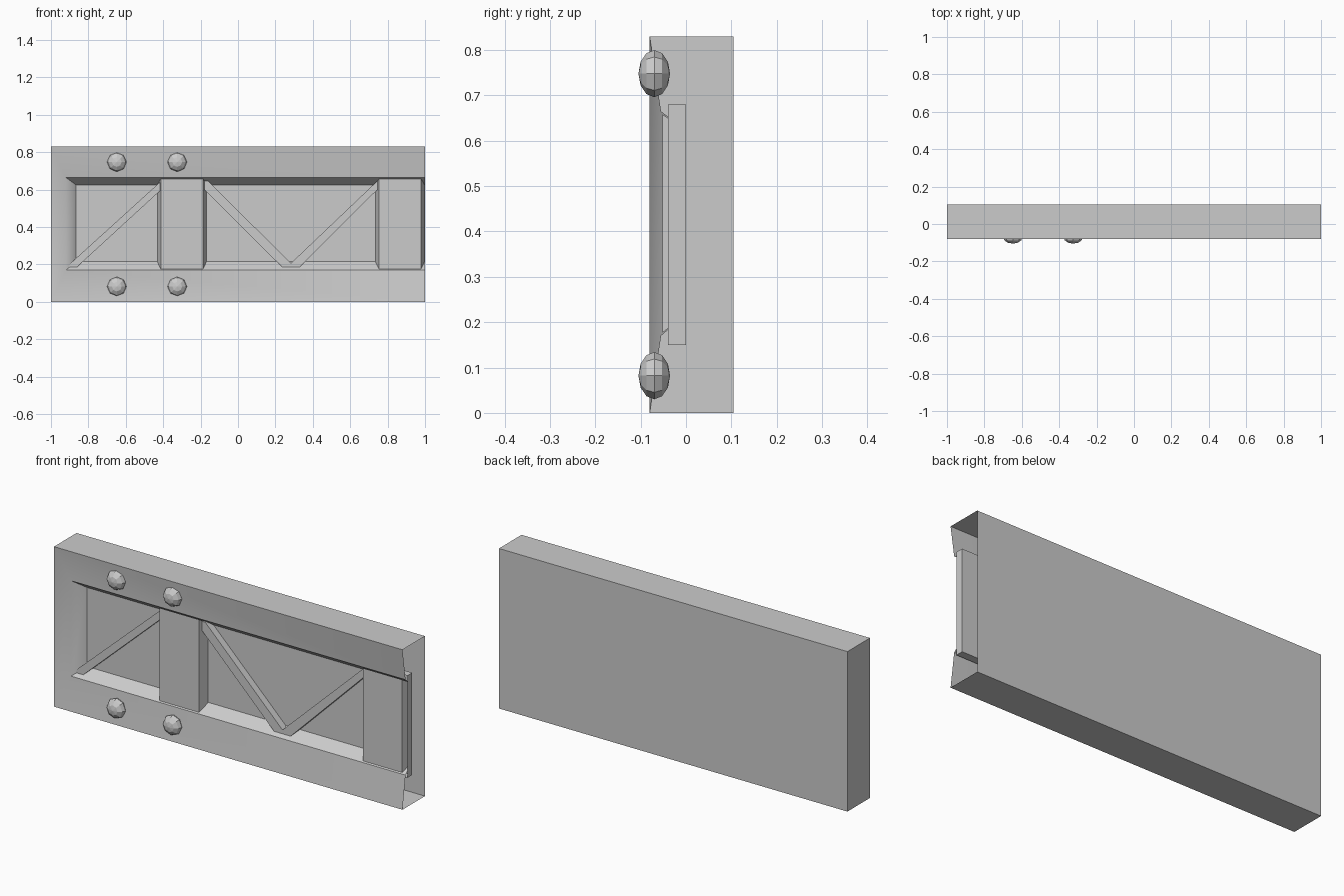
import bpy, bmesh, math

cube = bpy.data.objects.get("Cube")
if cube:
    bpy.data.objects.remove(cube, do_unlink=True)

grey = bpy.data.materials.new("plain_grey")
grey.use_nodes = True
colour = (0.6, 0.6, 0.6, 1)
grey.diffuse_color = colour
grey.node_tree.nodes["Principled BSDF"].inputs["Base Color"].default_value = colour


def finish(name, bm):
    """Turn a bmesh into a named grey object."""
    mesh = bpy.data.meshes.new(name)
    bm.to_mesh(mesh)
    bm.free()
    mesh.materials.append(grey)
    obj = bpy.data.objects.new(name, mesh)
    bpy.context.collection.objects.link(obj)
    return obj


def loft(name, rings, caps=(True, True), open_right=False):
    """Skin rectangular rings, each (left, right, bottom, top, y), back to front."""
    bm = bmesh.new()
    loops = [[bm.verts.new((x, y, z)) for x, z in ((r, b), (l, b), (l, t), (r, t))]
             for l, r, b, t, y in rings]
    for a, c in zip(loops, loops[1:]):
        for i in range(3 if open_right else 4):
            j = (i + 1) % 4
            bm.faces.new((a[i], a[j], c[j], c[i]))
    if caps[0]:
        bm.faces.new(loops[0][::-1])
    if caps[1]:
        bm.faces.new(loops[-1])
    bmesh.ops.recalc_face_normals(bm, faces=bm.faces)
    # An open shell: make sure the back face looks outwards
    bm.faces.ensure_lookup_table()
    back = max(bm.faces, key=lambda f: f.calc_center_median().y)
    if back.normal.y < 0:
        bmesh.ops.reverse_faces(bm, faces=bm.faces)
    return finish(name, bm)


def prism(name, outline, front, back):
    """Extrude an (x, z) outline from the front plane to the back plane."""
    bm = bmesh.new()
    face = bm.faces.new([bm.verts.new((x, front, z)) for x, z in outline])
    out = bmesh.ops.extrude_face_region(bm, geom=[face])
    moved = [v for v in out["geom"] if isinstance(v, bmesh.types.BMVert)]
    bmesh.ops.translate(bm, verts=moved, vec=(0, back - front, 0))
    bmesh.ops.recalc_face_normals(bm, faces=bm.faces)
    return finish(name, bm)


# Wall shell: back, sloping frame and recessed panel, open at the right-hand end
loft("wall_shell", [(-1, 1, 0, 0.83, 0.105),
                    (-1, 1, 0, 0.83, -0.08),
                    (-0.92, 1, 0.17, 0.665, -0.055),
                    (-0.865, 1, 0.215, 0.625, -0.003)], open_right=True)

# Tray behind the panel, whose end shows at the open side
loft("panel_tray", [(-0.95, 1, 0.15, 0.68, 0), (-0.95, 1, 0.15, 0.68, -0.04)],
     caps=(True, False))

# Tapered upright posts
for name, centre in (("middle_post", -0.3), ("end_post", 0.866)):
    loft(name, [(centre - 0.132, centre + 0.132, 0.215, 0.625, 0),
                (centre - 0.113, centre + 0.113, 0.177, 0.658, -0.052)])

# Diagonal braces
low, high, under = 0.187, 0.647, 0.6
prism("single_brace", [(-0.905, low), (-0.86, low), (-0.41, under),
                       (-0.41, high), (-0.895, 0.207)], -0.04, 0)
prism("vee_brace", [(-0.18, under), (0.235, low), (0.33, low), (0.745, under),
                    (0.745, high), (0.283, 0.207), (-0.16, high),
                    (-0.18, high)], -0.04, 0)

# Domed rivets on both rails
for rail, z in (("lower", 0.082), ("upper", 0.748)):
    for side, x in (("outer", -0.648), ("inner", -0.325)):
        bpy.ops.mesh.primitive_uv_sphere_add(
            segments=8, ring_count=6, radius=0.052,
            location=(x, -0.07, z), rotation=(math.pi / 2, 0, 0))
        rivet = bpy.context.object
        rivet.name = f"{rail}_{side}_rivet"
        rivet.scale = (1, 1, 0.67)
        rivet.data.materials.append(grey)

# Soften only the shallow slopes of the frame
bpy.ops.object.select_all(action="DESELECT")
shell = bpy.data.objects["wall_shell"]
shell.select_set(True)
bpy.context.view_layer.objects.active = shell
bpy.ops.object.shade_smooth_by_angle(angle=math.radians(30))
